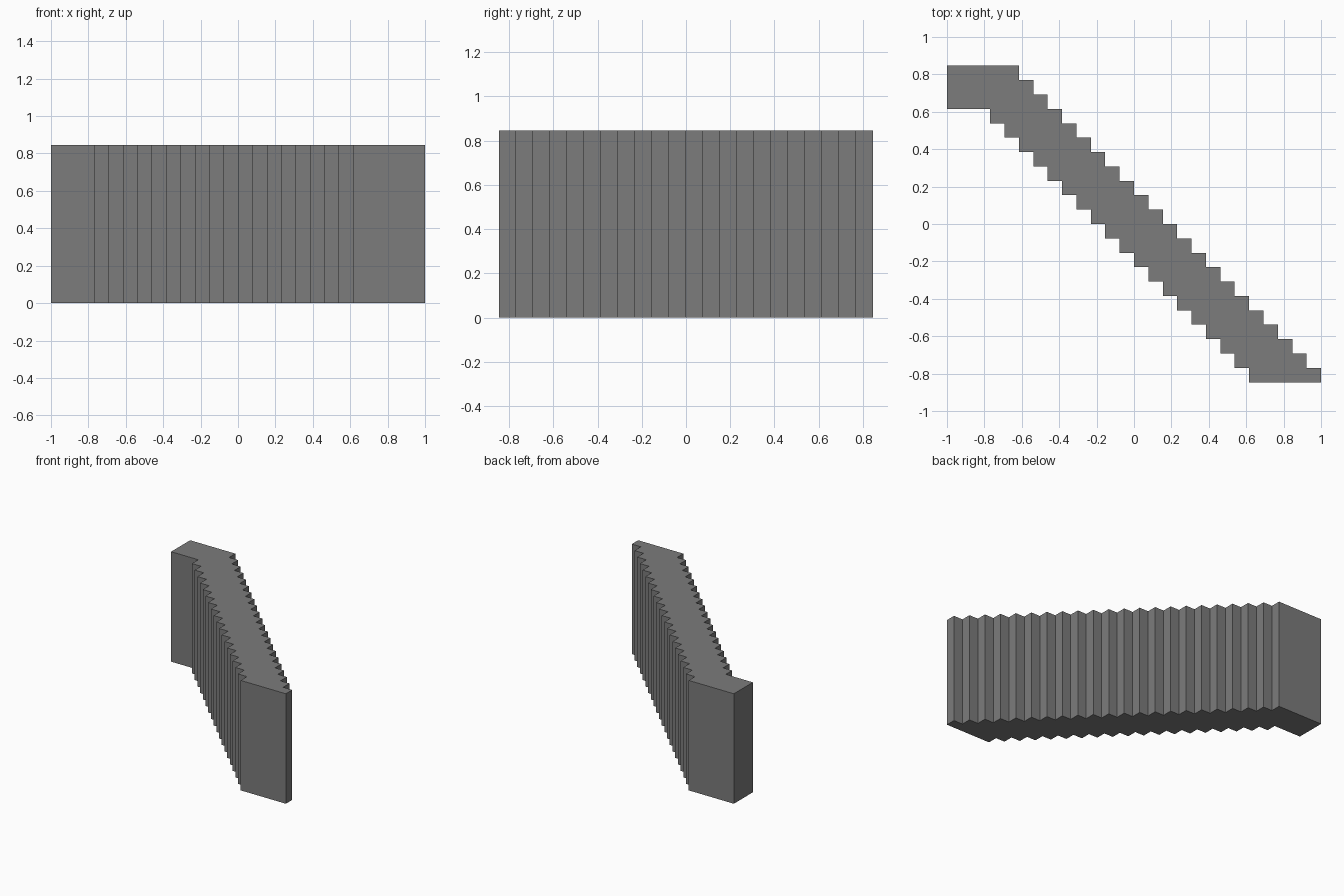
import bpy
import bmesh

cube = bpy.data.objects.get("Cube")
if cube:
    bpy.data.objects.remove(cube, do_unlink=True)

UNIT = 1 / 13      # one stair step
HEIGHT = 11 * UNIT

grey = bpy.data.materials.new("stone grey")
grey.use_nodes = True
colour = (0.2, 0.2, 0.2, 1)
grey.diffuse_color = colour
grey.node_tree.nodes["Principled BSDF"].inputs["Base Color"].default_value = colour


def stairs(x, y, steps):
    """Corners of a diagonal run, each step going down and then right."""
    points = []
    for i in range(steps):
        points += [(x + i, y - i), (x + i, y - i - 1)]
    return points


# Outline in step units: lower left stairs, then back along the upper right stairs
front_edge = [(-13, 11), (-13, 8)] + stairs(-10, 8, 19)
back_edge = stairs(-8, 11, 22)
outline = front_edge + back_edge[::-1]

# Extrude the outline into a solid wall
bm = bmesh.new()
base = bm.faces.new([bm.verts.new((x * UNIT, y * UNIT, 0)) for x, y in outline])
extruded = bmesh.ops.extrude_face_region(bm, geom=[base], use_keep_orig=True)
top = [v for v in extruded["geom"] if isinstance(v, bmesh.types.BMVert)]
bmesh.ops.translate(bm, verts=top, vec=(0, 0, HEIGHT))
bmesh.ops.recalc_face_normals(bm, faces=bm.faces)

mesh = bpy.data.meshes.new("stepped_diagonal_wall")
bm.to_mesh(mesh)
bm.free()
mesh.materials.append(grey)
wall = bpy.data.objects.new("stepped_diagonal_wall", mesh)
bpy.context.collection.objects.link(wall)
